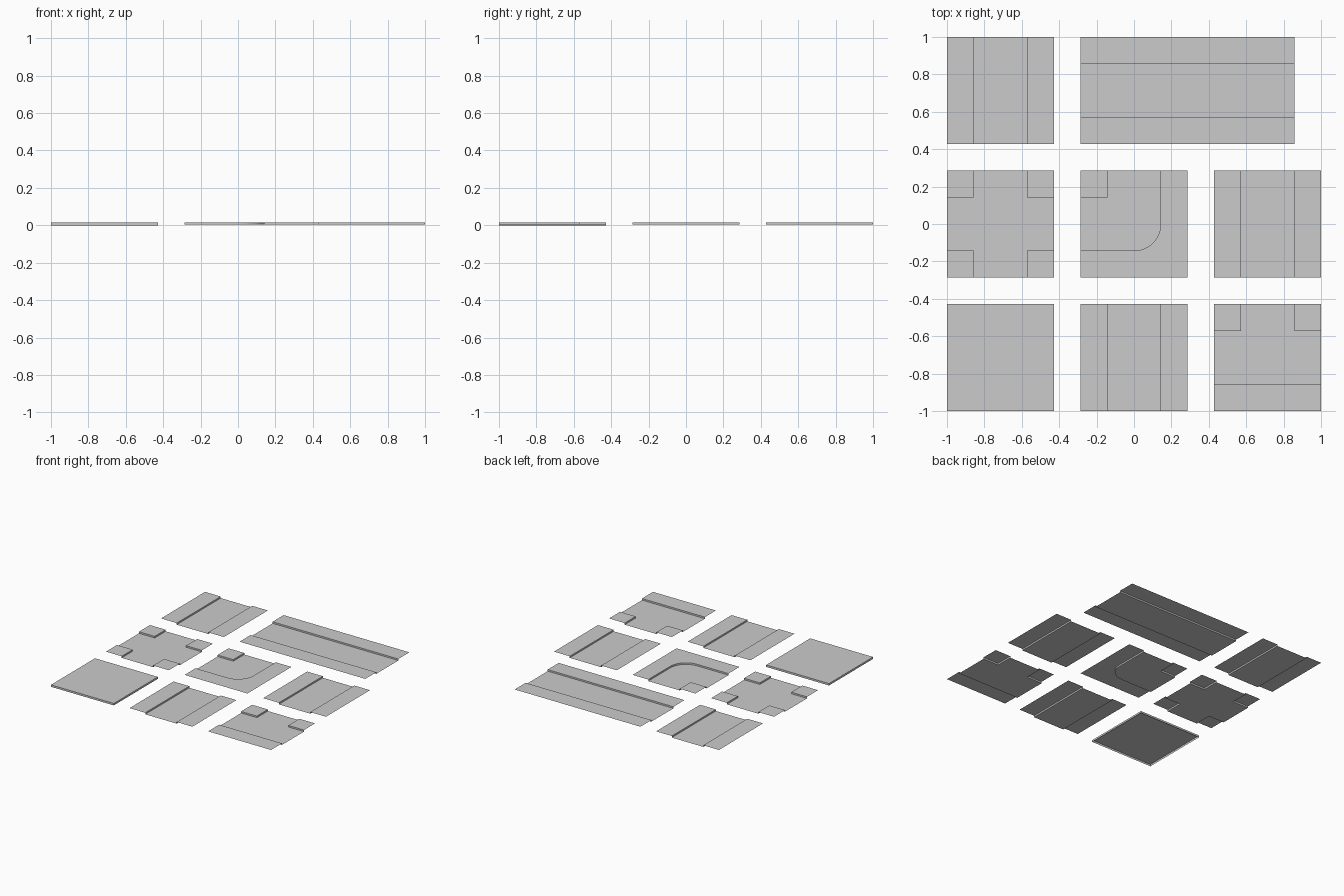
import bpy, bmesh, math

if "Cube" in bpy.data.objects:
    bpy.data.objects.remove(bpy.data.objects["Cube"])

U = 1 / 7             # grid unit: tiles are 4 units wide, pavements 1 unit
WALK, ROAD = 0.016, 0.003


def make(name, faces, x, y):
    bm = bmesh.new()
    for f in faces:
        bm.faces.new([bm.verts.new((px * U, py * U, z)) for px, py, z in f])
    bmesh.ops.remove_doubles(bm, verts=bm.verts, dist=1e-5)
    me = bpy.data.meshes.new(name)
    bm.to_mesh(me)
    bm.free()
    ob = bpy.data.objects.new(name, me)
    bpy.context.collection.objects.link(ob)
    ob.location = (x * U, y * U, 0)
    return ob


def flat(points, z):
    return [[(px, py, z) for px, py in points]]


def rect(x0, y0, x1, y1):
    return [(x0, y0), (x1, y0), (x1, y1), (x0, y1)]


def curb(path, lo=ROAD, hi=WALK):
    # vertical strip facing right of the path direction
    return [[(*a, lo), (*b, lo), (*b, hi), (*a, hi)] for a, b in zip(path, path[1:])]


def corner_walk(sx, sy):
    # raised pavement square in one corner
    path = [(sx * 2, sy), (sx, sy), (sx, sy * 2)]
    sq = path + [(sx * 2, sy * 2)]
    if sx * sy < 0:
        path, sq = path, sq
    else:
        path, sq = path[::-1], sq[::-1]
    return flat(orient(sq), WALK) + curb(orient(sq, path))


def orient(poly, path=None):
    # counter-clockwise polygon, or a boundary path reversed to match it
    area = sum(a[0] * b[1] - b[0] * a[1] for a, b in zip(poly, poly[1:] + poly[:1]))
    target = poly if path is None else path
    if path is not None:
        pa = path + [poly[0] if poly[0] not in path else poly[-1]]
        area = sum(a[0] * b[1] - b[0] * a[1] for a, b in zip(pa, pa[1:] + pa[:1]))
    return target if area > 0 else target[::-1]


def straight(h):
    # vertical road with half length h
    return (flat(rect(-1, -h, 1, h), ROAD)
            + flat(rect(-2, -h, -1, h), WALK) + flat(rect(1, -h, 2, h), WALK)
            + curb([(-1, -h), (-1, h)]) + curb([(1, h), (1, -h)]))


# Straight roads
for i, (x, y) in enumerate([(-5, 5), (0, -5), (5, 0)]):
    make(f"straight_road_{i + 1}", straight(2), x, y)
long_road = make("long_straight_road", straight(4), 2, 5)
long_road.rotation_euler.z = math.pi / 2

# Crossroads
cross = [(-1, -2), (1, -2), (1, -1), (2, -1), (2, 1), (1, 1),
         (1, 2), (-1, 2), (-1, 1), (-2, 1), (-2, -1), (-1, -1)]
faces = flat(cross, ROAD)
for sx in (-1, 1):
    for sy in (-1, 1):
        faces += corner_walk(sx, sy)
make("crossroads", faces, -5, 0)

# T junction
tee = [(-2, -1), (2, -1), (2, 1), (1, 1), (1, 2), (-1, 2), (-1, 1), (-2, 1)]
make("t_junction", flat(tee, ROAD) + flat(rect(-2, -2, 2, -1), WALK)
     + curb([(2, -1), (-2, -1)][::1]) + corner_walk(-1, 1) + corner_walk(1, 1), 5, -5)

# Curved corner road with rounded outer curb
arc = [(math.sin(t), -math.cos(t)) for t in [i * math.pi / 32 for i in range(17)]]
outer = [(-2, -1)] + arc + [(1, 2)]
make("corner_road", flat(outer + [(-1, 2), (-1, 1), (-2, 1)], ROAD)
     + flat([(-2, -2), (2, -2), (2, 2)] + outer[::-1], WALK)
     + curb(outer[::-1]) + corner_walk(-1, 1), 0, 0)

# Plain pavement slab, open underneath
sq = rect(-2, -2, 2, 2)
make("plain_slab", flat(sq, WALK) + curb(sq + sq[:1], 0, WALK), -5, -5)
